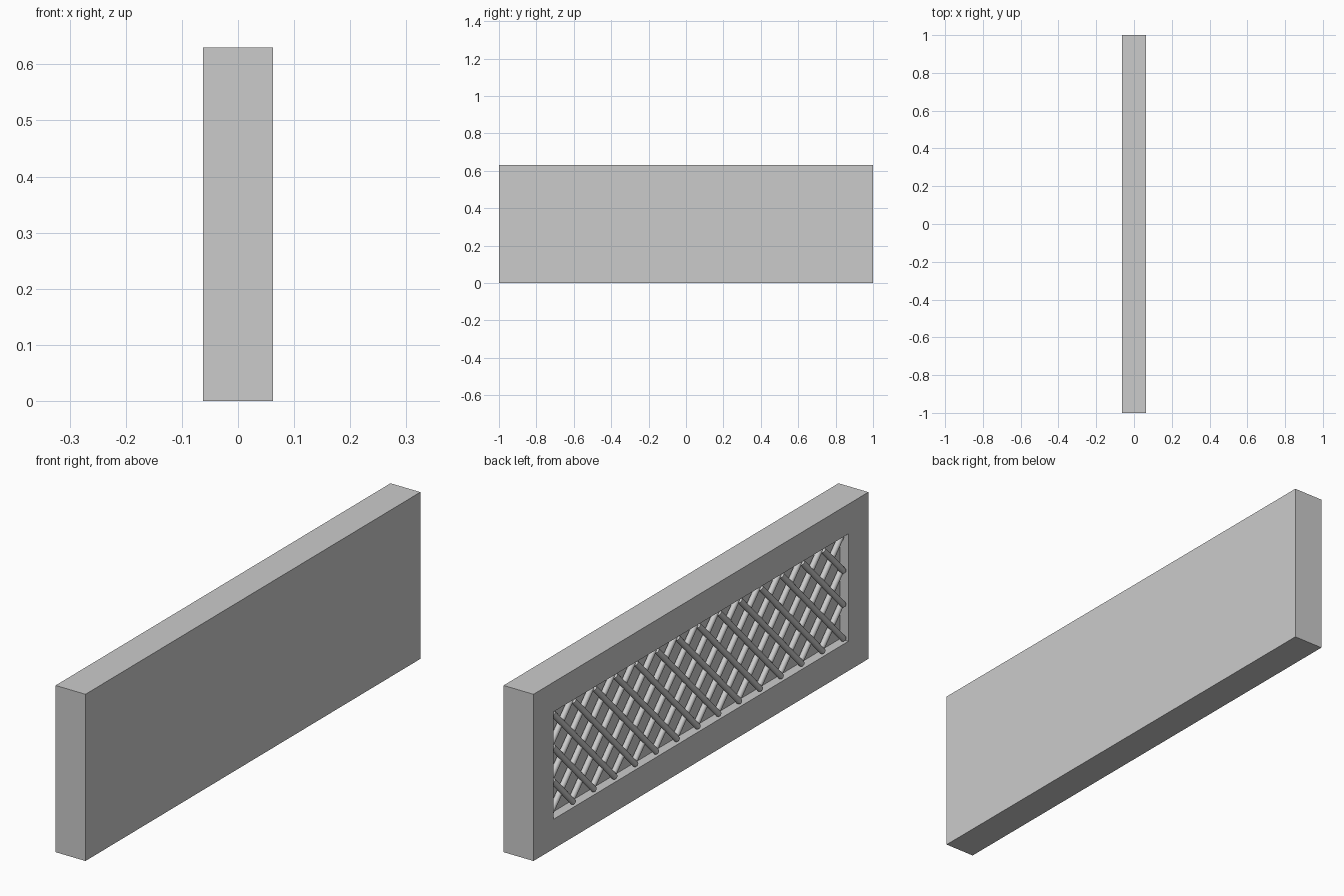
import bpy
import math
from mathutils import Vector

cube = bpy.data.objects.get("Cube")
if cube:
    bpy.data.objects.remove(cube, do_unlink=True)

# One plain grey for everything
grey = bpy.data.materials.new("plain_grey")
grey.use_nodes = True
colour = (0.6, 0.6, 0.6, 1)
grey.diffuse_color = colour
grey.node_tree.nodes["Principled BSDF"].inputs["Base Color"].default_value = colour

HEIGHT = 0.63
X_FACE, X_FLOOR, X_SEAM, X_BACK = -0.0625, -0.027, 0.055, 0.0625
OPEN_Y, OPEN_LOW, OPEN_HIGH = 0.88, 0.112, 0.518
RADIUS = 0.011


def box(name, low, high):
    low, high = Vector(low), Vector(high)
    bpy.ops.mesh.primitive_cube_add(size=1, location=(low + high) / 2)
    obj = bpy.context.object
    obj.name = name
    obj.scale = high - low
    bpy.ops.object.transform_apply(location=False, rotation=False, scale=True)
    obj.data.materials.append(grey)
    return obj


def rod(name, start, end):
    start, end = Vector(start), Vector(end)
    axis = end - start
    bpy.ops.mesh.primitive_cylinder_add(vertices=16, radius=RADIUS, depth=axis.length,
                                        location=(start + end) / 2,
                                        rotation=axis.to_track_quat('Z', 'Y').to_euler())
    obj = bpy.context.object
    obj.name = name
    obj.data.materials.append(grey)
    bpy.ops.object.shade_smooth_by_angle(angle=math.radians(40))


# Solid body with a rectangular recess cut in its left-hand face
body = box("body", (X_FACE, -1, 0), (X_SEAM, 1, HEIGHT))
cutter = box("recess_cutter", (X_FACE - 0.1, -OPEN_Y, OPEN_LOW), (X_FLOOR, OPEN_Y, OPEN_HIGH))
cutter.hide_render = True
cutter.hide_set(True)
cutter.display_type = 'WIRE'
cut = body.modifiers.new("recess", 'BOOLEAN')
cut.object = cutter
cut.solver = 'EXACT'
bpy.context.view_layer.objects.active = body
bpy.ops.object.modifier_apply(modifier="recess")
bpy.data.objects.remove(cutter, do_unlink=True)

# Thin plate on the other side
box("back_plate", (X_SEAM, -1, 0), (X_BACK, 1, HEIGHT))

# Diagonal lattice of round rods, two crossing layers
COLUMNS, ROWS = 14, 3
half = OPEN_Y - RADIUS
bottom, top = OPEN_LOW + RADIUS, OPEN_HIGH - RADIUS
cell_y = 2 * half / COLUMNS
cell_z = (top - bottom) / ROWS
for name, side, x in (("rising_rod", 1, -0.049), ("falling_rod", -1, -0.040)):
    for k in range(1 - ROWS, COLUMNS):
        first = max(0, -k)
        last = min(ROWS, COLUMNS - k)
        ends = [(x, side * (-half + (k + r) * cell_y), bottom + r * cell_z)
                for r in (first, last)]
        rod(name, *ends)
